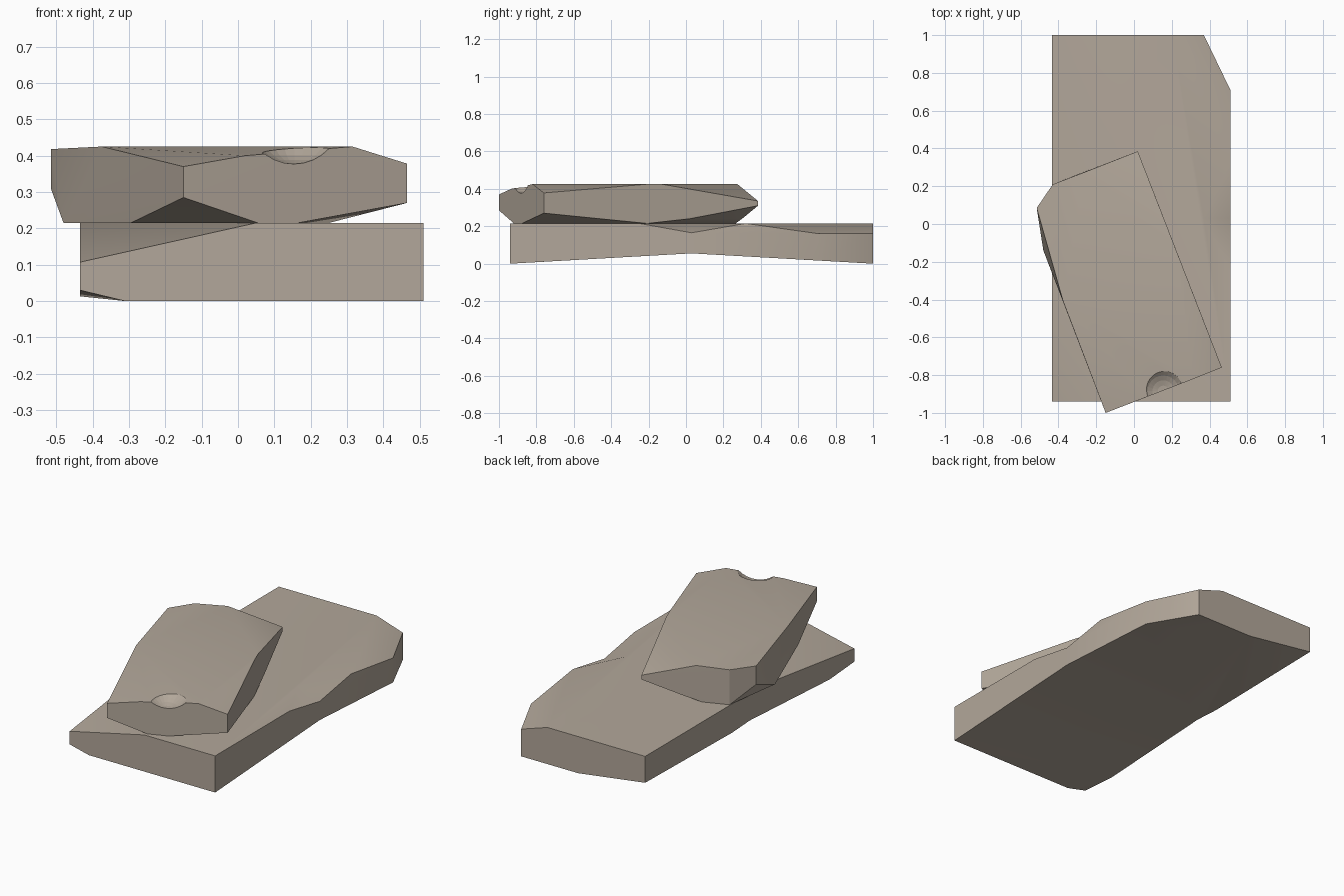
import bpy, bmesh, math

if "Cube" in bpy.data.objects:
    bpy.data.objects.remove(bpy.data.objects["Cube"])

stone = bpy.data.materials.new("warm grey stone")
stone.diffuse_color = (0.45, 0.39, 0.325, 1)
stone.use_nodes = True
stone.node_tree.nodes["Principled BSDF"].inputs["Base Color"].default_value = stone.diffuse_color


def add_hull(bm, pts):
    """Convex chipped block spanning the given corner points."""
    verts = [bm.verts.new(p) for p in pts]
    bmesh.ops.convex_hull(bm, input=verts)
    loose = [v for v in bm.verts if not v.link_faces]
    bmesh.ops.delete(bm, geom=loose, context='VERTS')


def finish(bm, name):
    """Clean the block, turn it into an object and shade it."""
    bmesh.ops.remove_doubles(bm, verts=bm.verts[:], dist=0.0005)
    bmesh.ops.dissolve_limit(bm, angle_limit=math.radians(0.8),
                             verts=bm.verts[:], edges=bm.edges[:])
    bmesh.ops.recalc_face_normals(bm, faces=bm.faces[:])
    me = bpy.data.meshes.new(name)
    bm.to_mesh(me)
    bm.free()
    ob = bpy.data.objects.new(name, me)
    bpy.context.collection.objects.link(ob)
    me.materials.append(stone)
    bpy.ops.object.select_all(action='DESELECT')
    ob.select_set(True)
    bpy.context.view_layer.objects.active = ob
    bpy.ops.object.shade_smooth_by_angle(angle=math.radians(30))
    return ob


# Lower slab: two convex halves meeting at a bowed, notched middle section
L, R, F, B, M, T = -0.435, 0.51, -0.94, 1.0, 0.03, 0.215
middle = [(L, M, 0.055), (R, M, 0.055), (R, M, 0.165), (0.37, M, T), (L, M, T)]
front_half = [
    (-0.31, F, 0), (R, F, 0), (L, F, 0.03), (L, -0.71, 0.013),
    (L, F, 0.107), (0.05, F, T), (R, F, T), (L, -0.1, T), (R, -0.25, T)]
back_half = [
    (0, B, 0), (0.37, B, 0), (R, 0.71, 0.0165), (L, 0.19, 0.046), (L, B, 0.06),
    (R, 0.32, T), (0.2, B, T), (L, B, T), (R, 0.71, 0.16), (0.37, B, 0.16)]
bm = bmesh.new()
for half in (front_half, back_half):
    add_hull(bm, half + middle)
inner = [f for f in bm.faces if all(abs(v.co.y - M) < 1e-4 for v in f.verts)]
bmesh.ops.delete(bm, geom=inner, context='FACES')
finish(bm, "lower_slab")

# Upper slab: turned block with chipped corners
H = 0.425
under = [
    (-0.15, -1.0, 0.285), (-0.295, -0.62, T), (0.055, -0.92, T),
    (0.165, -0.877, T), (0.465, -0.76, 0.27), (0.25, -0.207, T),
    (0.16, 0.02, 0.24), (0.02, 0.385, 0.31), (-0.2, 0.3, 0.24),
    (-0.29, 0.265, T), (-0.43, 0.21, T), (-0.48, -0.14, T), (-0.515, 0.085, 0.31)]
over = [
    (-0.15, -1.0, 0.37), (0.02, -0.934, 0.40), (0.315, -0.82, H),
    (0.465, -0.76, 0.378), (0.25, -0.207, H), (0.22, -0.13, H),
    (0.02, 0.385, 0.335), (-0.26, 0.275, H), (-0.43, 0.21, 0.42),
    (-0.515, 0.085, 0.418), (-0.375, -0.41, H), (0.0, -0.45, H)]
bm = bmesh.new()
add_hull(bm, under + over)
upper = finish(bm, "upper_slab")

# Shallow scallop chipped from the front rim of the upper slab
bpy.ops.mesh.primitive_uv_sphere_add(segments=24, ring_count=16, radius=0.15,
                                     location=(0.155, -0.885, 0.527))
cutter = bpy.context.object
cutter.name = "scallop_cutter"
cutter.data.materials.append(stone)
cutter.hide_render = True
cutter.display_type = 'WIRE'
cut = upper.modifiers.new("scallop", 'BOOLEAN')
cut.operation = 'DIFFERENCE'
cut.solver = 'EXACT'
cut.object = cutter
